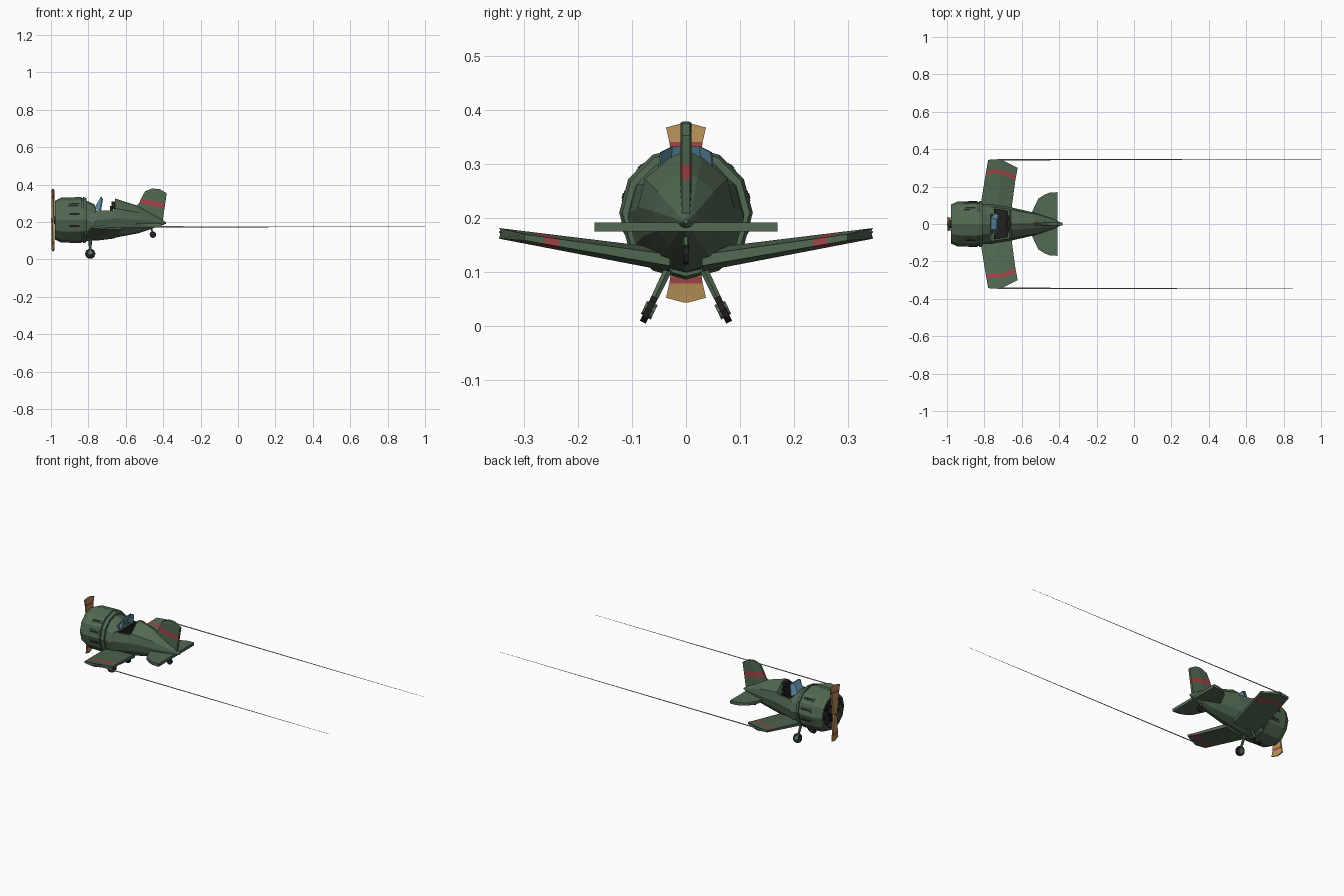
import bpy, bmesh, math
from mathutils import Vector

if "Cube" in bpy.data.objects:
    bpy.data.objects.remove(bpy.data.objects["Cube"])


def material(name, rgb):
    m = bpy.data.materials.new(name)
    m.diffuse_color = (*rgb, 1)
    m.use_nodes = True
    m.node_tree.nodes["Principled BSDF"].inputs["Base Color"].default_value = m.diffuse_color
    return m


GREEN = material("olive_green", (0.085, 0.14, 0.085))
RED = material("faded_red", (0.36, 0.06, 0.065))
BLACK = material("soft_black", (0.015, 0.015, 0.016))
TAN = material("wood_tan", (0.48, 0.28, 0.10))
BLUE = material("glass_blue", (0.12, 0.28, 0.40))
GREY = material("pale_grey", (0.45, 0.45, 0.45))
CZ = 0.21  # height of the engine axis


def loft(name, rings, mats, seg_mat=None, edit=None):
    """Skin equal-length closed rings, cap both ends; seg_mat picks a slot per segment."""
    bm = bmesh.new()
    vs = [[bm.verts.new(p) for p in r] for r in rings]
    n = len(rings[0])
    for i in range(len(vs) - 1):
        for j in range(n):
            k = (j + 1) % n
            f = bm.faces.new((vs[i][j], vs[i][k], vs[i + 1][k], vs[i + 1][j]))
            f.material_index = seg_mat[i] if seg_mat else 0
    bm.faces.new(vs[0]).material_index = seg_mat[0] if seg_mat else 0
    bm.faces.new(vs[-1]).material_index = seg_mat[-1] if seg_mat else 0
    bmesh.ops.recalc_face_normals(bm, faces=bm.faces)
    if edit:
        edit(bm)
    me = bpy.data.meshes.new(name)
    bm.to_mesh(me)
    bm.free()
    for m in mats:
        me.materials.append(m)
    ob = bpy.data.objects.new(name, me)
    bpy.context.collection.objects.link(ob)
    return ob


def tube(name, a, b, ra, rb, mat, n=8):
    a, b = Vector(a), Vector(b)
    q = (b - a).to_track_quat('Z', 'Y')
    ring = lambda c, r: [c + q @ Vector((r * math.cos(t * math.tau / n), r * math.sin(t * math.tau / n), 0))
                         for t in range(n)]
    return loft(name, [ring(a, ra), ring(b, rb)], [mat])


def box_ring(x0, x1, y0, y1, z0, z1):
    """Two rings of an axis-aligned box."""
    return [[(x, y0, z0), (x, y1, z0), (x, y1, z1), (x, y0, z1)] for x in (x0, x1)]


# Fuselage: twelve-sided sections, flattened over the cockpit
def section(x, hw, top, bottom, peak=1.0, cap=9.0):
    c, h = (top + bottom) / 2, (top - bottom) / 2
    ring = []
    for i in range(12):
        a = i * math.tau / 12
        k = peak if math.sin(a) > 0.6 else 1.0
        ring.append((x, hw * k * math.cos(a), min(c + h * math.sin(a), cap)))
    return ring


def cut_cockpit(bm):
    bm.normal_update()
    deck = [f for f in bm.faces if f.normal.z > 0.9 and -0.75 < f.calc_center_median().x < -0.67]
    bmesh.ops.inset_region(bm, faces=deck, thickness=0.013, depth=0)
    walls = bmesh.ops.inset_region(bm, faces=deck, thickness=0.002, depth=-0.06)["faces"]
    for f in deck + walls:
        f.material_index = 1


loft("fuselage", [
    section(-0.83, 0.108, 0.322, 0.098),
    section(-0.768, 0.107, 0.295, 0.10),
    section(-0.757, 0.105, 0.32, 0.10, 1, 0.262),
    section(-0.665, 0.090, 0.32, 0.115, 1, 0.262),
    section(-0.657, 0.089, 0.325, 0.116, 0.72),
    section(-0.53, 0.060, 0.285, 0.14, 0.72),
    section(-0.42, 0.022, 0.222, 0.178),
    section(-0.385, 0.004, 0.198, 0.190),
], [GREEN, BLACK], edit=cut_cockpit)

# Engine cowling: revolved profile with a dark open mouth
profile = [(-0.94, 0.02), (-0.94, 0.088), (-0.978, 0.092), (-0.978, 0.104), (-0.945, 0.120),
           (-0.836, 0.123), (-0.836, 0.117), (-0.828, 0.117), (-0.828, 0.124), (-0.81, 0.118), (-0.81, 0.09)]
loft("engine_cowling",
     [[(x, r * math.cos(i * math.tau / 12), CZ + r * math.sin(i * math.tau / 12)) for i in range(12)]
      for x, r in profile],
     [GREEN, BLACK], [1, 1, 0, 0, 0, 0, 0, 0, 0, 0])

# Raised cooling louvres with dark slots
for side in (1, -1):
    for deg in (-15, 15, 45):
        a = math.radians(deg)
        for nm, mat, x0, x1, w, r1 in (("louvre", GREEN, -0.91, -0.84, 0.010, 0.121),
                                       ("louvre_slot", BLACK, -0.902, -0.848, 0.005, 0.1225)):
            rings = []
            for x in (x0, x1):
                ring = []
                for r, t in ((0.11, -w), (r1, -w), (r1, w), (0.11, w)):
                    y = r * math.cos(a) - t * math.sin(a)
                    ring.append((x, side * y, CZ + r * math.sin(a) + t * math.cos(a)))
                rings.append(ring)
            loft(nm, rings, [mat])

# Engine cylinders behind the propeller
for i in range(7):
    a = i * math.tau / 7 + math.pi / 2
    c, s = math.cos(a), math.sin(a)
    tube("engine_cylinder", (-0.952, 0.025 * c, CZ + 0.025 * s), (-0.952, 0.078 * c, CZ + 0.078 * s),
         0.012, 0.012, BLACK, 6)

# Propeller: hub, shaft and two flared blades with a red band
tube("propeller_shaft", (-0.935, 0, CZ), (-0.985, 0, CZ), 0.022, 0.02, BLACK)
tube("propeller_hub", (-0.984, 0, CZ), (-1.0, 0, CZ), 0.02, 0.010, TAN)
for s in (1, -1):
    rings = [[(-0.989 - dx * t + dy * w * 0.15, s * dy * w, CZ + s * r)
              for dx, dy in ((-1, -1), (1, -1), (1, 1), (-1, 1))]
             for r, w, t in ((0.005, 0.014, 0.006), (0.05, 0.022, 0.005), (0.118, 0.029, 0.004),
                             (0.131, 0.031, 0.004), (0.158, 0.037, 0.003), (0.167, 0.003, 0.003))]
    loft("propeller_blade", rings, [TAN, RED], [0, 0, 1, 0, 0])

# Wings: swept-up slabs with a bent red stripe
wing_plan = [((-0.832, 0.03), (-0.75, 0.03), (-0.662, 0.03)),
             ((-0.793, 0.268), (-0.71, 0.266), (-0.634, 0.236)),
             ((-0.789, 0.290), (-0.71, 0.289), (-0.629, 0.262)),
             ((-0.780, 0.343), (-0.715, 0.347), (-0.622, 0.300))]


def wing_point(p, k, side):
    x, y = p
    half = 0.022 - 0.035 * y
    return (x, side * y, 0.125 + (y - 0.05) * 0.157 + k * half)


for side in (1, -1):
    rings = [[wing_point(p, k, side) for p, k in
              ((le, -0.5), (le, 0.5), (mid, 1), (te, 0.5), (te, -0.5), (mid, -1))]
             for le, mid, te in wing_plan]
    loft("wing", rings, [GREEN, RED], [0, 1, 0])

    # Tailplane
    plan = [(-0.41, 0), (-0.55, 0), (-0.545, 0.065), (-0.512, 0.135), (-0.48, 0.156),
            (-0.45, 0.168), (-0.41, 0.17)]
    loft("tailplane", [[(x, side * y, z) for x, y in plan] for z in (0.175, 0.192)], [GREEN])

    # Main landing gear
    top, foot = Vector((-0.79, side * 0.028, 0.115)), Vector((-0.79, side * 0.069, 0.03))
    tube("gear_strut", top, foot, 0.009, 0.007, GREEN, 6)
    axle = Vector((0, side * 0.90, 0.43)).normalized()
    tube("main_wheel", foot - axle * 0.006, foot + axle * 0.006, 0.027, 0.027, BLACK, 10)
    tube("wheel_hub", foot - axle * 0.011, foot + axle * 0.010, 0.015, 0.013, GREEN, 8)

    # Tapering vapour streak behind each wing tip
    end = 1.0 if side > 0 else 0.85
    rings = [[(x, side * (0.344 + a * r), 0.174 + b * r) for a, b in ((1, 0), (0, 1), (-1, 0), (0, -1))]
             for x, r in ((-0.73, 0.0035), (0.1, 0.0025), (end, 0.0007))]
    loft("vapour_streak", rings, [GREY])

# Tail fin with a slanted red stripe: leading and trailing points going up
fin = [((-0.57, 0.25), (-0.405, 0.19)), ((-0.528, 0.302), (-0.393, 0.272)),
       ((-0.515, 0.330), (-0.389, 0.298)), ((-0.497, 0.364), (-0.381, 0.353)),
       ((-0.46, 0.379), (-0.417, 0.375))]
rings = []
for (x0, z0), (x1, z1) in fin:
    xm, zm = (x0 + x1) / 2, (z0 + z1) / 2
    rings.append([(x0, -0.006, z0), (xm, -0.010, zm), (x1, -0.007, z1),
                  (x1, 0.007, z1), (xm, 0.010, zm), (x0, 0.006, z0)])
loft("tail_fin", rings, [GREEN, RED], [0, 1, 0, 0])

# Tail wheel
tube("tail_wheel_strut", (-0.465, 0, 0.17), (-0.455, 0, 0.133), 0.006, 0.005, GREEN, 6)
tube("tail_wheel", (-0.455, -0.005, 0.132), (-0.455, 0.005, 0.132), 0.018, 0.018, BLACK, 8)

# Windshield: three flat panes from four raked posts
posts = [((-0.738, -0.056, 0.262), (-0.728, -0.048, 0.322)), ((-0.768, -0.032, 0.272), (-0.735, -0.027, 0.333)),
         ((-0.768, 0.032, 0.272), (-0.735, 0.027, 0.333)), ((-0.738, 0.056, 0.262), (-0.728, 0.048, 0.322))]
loft("windshield", [[b, t, (t[0] + 0.006, t[1] * 0.94, t[2]), (b[0] + 0.006, b[1] * 0.94, b[2])]
                    for b, t in posts], [BLUE])

# Seat and headrest
loft("seat_back", box_ring(-0.685, -0.668, -0.045, 0.045, 0.20, 0.285), [BLACK])
loft("headrest", box_ring(-0.676, -0.656, -0.024, 0.024, 0.27, 0.31), [BLACK])
